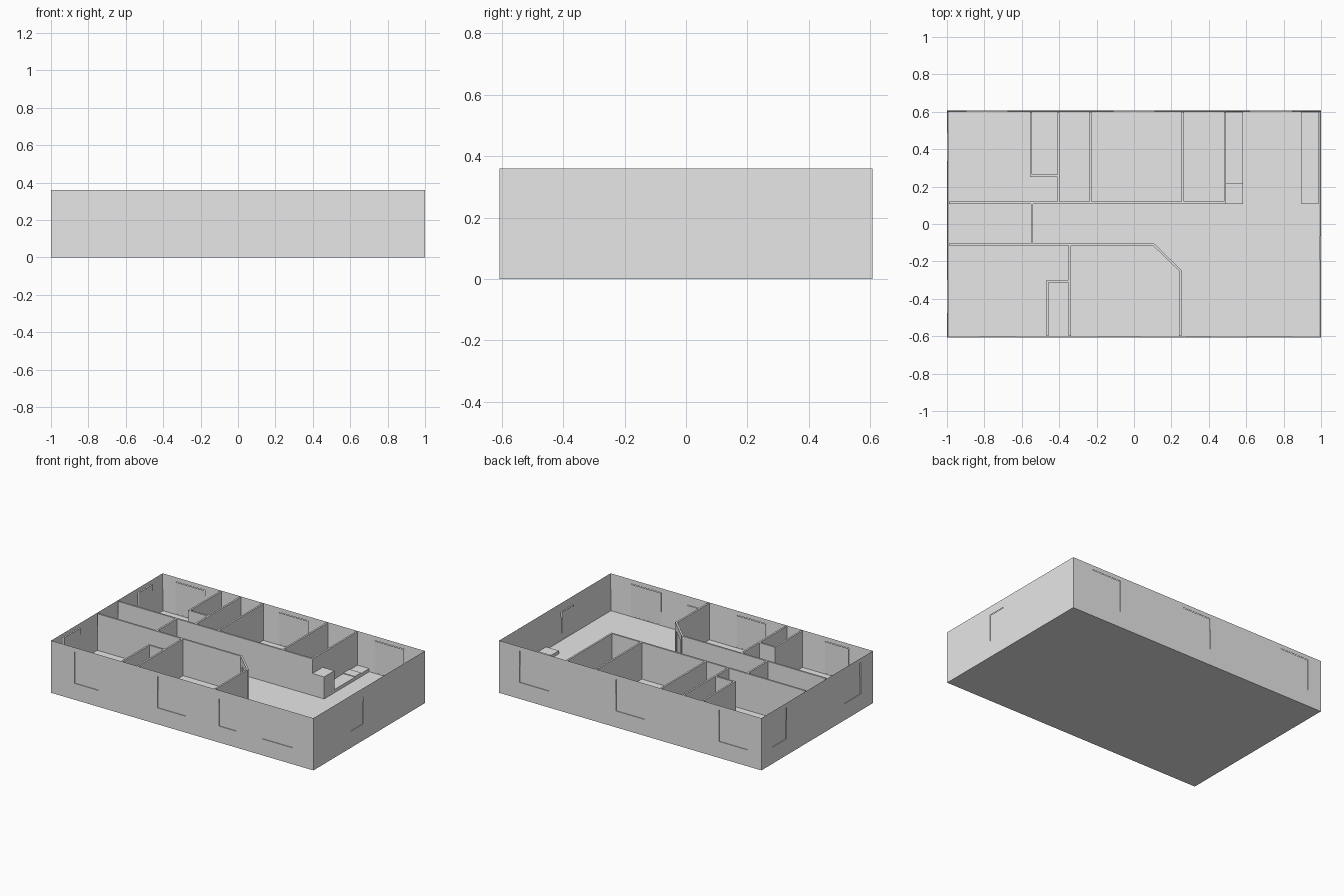
import bpy, bmesh, math
from mathutils import Matrix, Vector

cube = bpy.data.objects.get("Cube")
if cube:
    bpy.data.objects.remove(cube, do_unlink=True)

HX, HY = 1.0, 0.607        # half footprint
TOP, FLOOR = 0.36, 0.108   # wall top and floor level
T = 0.012                  # wall thickness

plaster = bpy.data.materials.new("light_grey_plaster")
plaster.use_nodes = True
grey = (0.8, 0.8, 0.8, 1)
plaster.diffuse_color = grey
plaster.node_tree.nodes["Principled BSDF"].inputs["Base Color"].default_value = grey


def finish(name, bm):
    mesh = bpy.data.meshes.new(name)
    bm.normal_update()
    bm.to_mesh(mesh)
    bm.free()
    mesh.materials.append(plaster)
    obj = bpy.data.objects.new(name, mesh)
    bpy.context.collection.objects.link(obj)
    return obj


def box(name, x0, x1, y0, y1, z0, z1):
    bm = bmesh.new()
    size = Matrix.Diagonal((x1 - x0, y1 - y0, z1 - z0, 1))
    place = Matrix.Translation(((x0 + x1) / 2, (y0 + y1) / 2, (z0 + z1) / 2))
    bmesh.ops.create_cube(bm, size=1, matrix=place @ size)
    return finish(name, bm)


def wall(name, start, end, z0=FLOOR - 0.01, z1=TOP, thick=T):
    """Upright slab along a centre line."""
    a, b = Vector(start), Vector(end)
    d = b - a
    obj = box(name, 0, d.length, -thick / 2, thick / 2, z0, z1)
    turn = Matrix.Rotation(math.atan2(d.y, d.x), 4, 'Z')
    obj.data.transform(Matrix.Translation((a.x, a.y, 0)) @ turn)
    return obj


def cut(target, cutter):
    mod = target.modifiers.new("opening", 'BOOLEAN')
    mod.operation = 'DIFFERENCE'
    mod.solver = 'EXACT'
    mod.object = cutter
    cutter.hide_render = True
    bpy.context.view_layer.objects.active = target
    bpy.ops.object.modifier_apply(modifier=mod.name)
    bpy.data.objects.remove(cutter, do_unlink=True)


# Foundation and outer walls: a block with its top inset and sunk to the floor
bm = bmesh.new()
bmesh.ops.create_cube(bm, size=1, matrix=Matrix.Translation((0, 0, TOP / 2))
                      @ Matrix.Diagonal((2 * HX, 2 * HY, TOP, 1)))
bm.normal_update()
top = max(bm.faces, key=lambda f: f.calc_center_median().z)
bmesh.ops.inset_region(bm, faces=[top], thickness=T)
bmesh.ops.translate(bm, verts=top.verts, vec=(0, 0, FLOOR - TOP))
shell = finish("outer_walls_and_floor", bm)

# Outer openings: side, start, end, head height
SILL, TALL, LOW = 0.113, 0.33, 0.30
openings = [
    ("front", -0.82, -0.64, TALL), ("front", -0.19, 0.03, TALL),
    ("front", 0.28, 0.41, LOW), ("front", 0.61, 0.84, TALL),
    ("back", 0.62, 0.846, TALL), ("back", -0.11, 0.11, TALL),
    ("back", -0.895, -0.677, TALL),
    ("left", -0.195, -0.065, LOW),
    ("right", 0.336, 0.488, TALL), ("right", -0.476, -0.30, TALL),
]
for i, (side, a, b, head) in enumerate(openings):
    off = {"front": -HY, "back": HY, "left": HX, "right": -HX}[side]
    off -= math.copysign(T / 2, off)
    along_x = side in ("front", "back")
    p, q = ((a, off), (b, off)) if along_x else ((off, a), (off, b))
    cut(shell, wall("cutter", p, q, SILL, head, T * 2))
    wall(f"{side}_window_pane_{i}", p, q, SILL, head, 0.003)

# Partitions given by their centre lines
partitions = {
    "north_corridor_wall": ((-0.99, 0.113), (0.493, 0.113)),
    "north_closet_side": ((-0.551, 0.6), (-0.551, 0.252)),
    "north_closet_front": ((-0.545, 0.258), (-0.41, 0.258)),
    "north_wall_a": ((-0.404, 0.6), (-0.404, 0.119)),
    "north_wall_b": ((-0.232, 0.6), (-0.232, 0.119)),
    "north_wall_c": ((0.26, 0.6), (0.26, 0.119)),
    "north_wall_d": ((0.487, 0.6), (0.487, 0.119)),
    "corridor_end_wall": ((-0.545, 0.107), (-0.545, -0.104)),
    "south_corridor_wall": ((-0.99, -0.11), (0.105, -0.11)),
    "south_wall_a": ((-0.344, -0.116), (-0.344, -0.6)),
    "south_closet_front": ((-0.469, -0.306), (-0.35, -0.306)),
    "south_closet_side": ((-0.463, -0.312), (-0.463, -0.6)),
    "south_wall_b": ((0.247, -0.255), (0.247, -0.6)),
}
for name, (p, q) in partitions.items():
    wall(name, p, q)

# Angled wall with a recessed door
p, q = Vector((0.102, -0.108)), Vector((0.254, -0.255))
angled = wall("angled_wall", p, q)
d0, d1 = p.lerp(q, 0.2), p.lerp(q, 0.85)
cut(angled, wall("cutter", d0, d1, SILL, LOW + 0.01, T * 2))
wall("angled_wall_door", d0, d1, SILL, LOW + 0.01, 0.003)

# Kitchen units: rows of boxes along y with their tops
rows = {
    "kitchen_unit": (0.493, 0.582, [(0.107, 0.219, 0.26), (0.219, 0.443, 0.13),
                                    (0.443, 0.51, 0.135), (0.51, 0.598, 0.13)]),
    "wall_counter": (0.892, 0.989, [(0.11, 0.2, 0.13), (0.2, 0.291, 0.135),
                                    (0.291, 0.422, 0.13), (0.422, 0.598, 0.135)]),
}
for name, (x0, x1, units) in rows.items():
    for i, (y0, y1, z1) in enumerate(units):
        box(f"{name}_{i + 1}", x0, x1, y0, y1, FLOOR - 0.01, z1)
